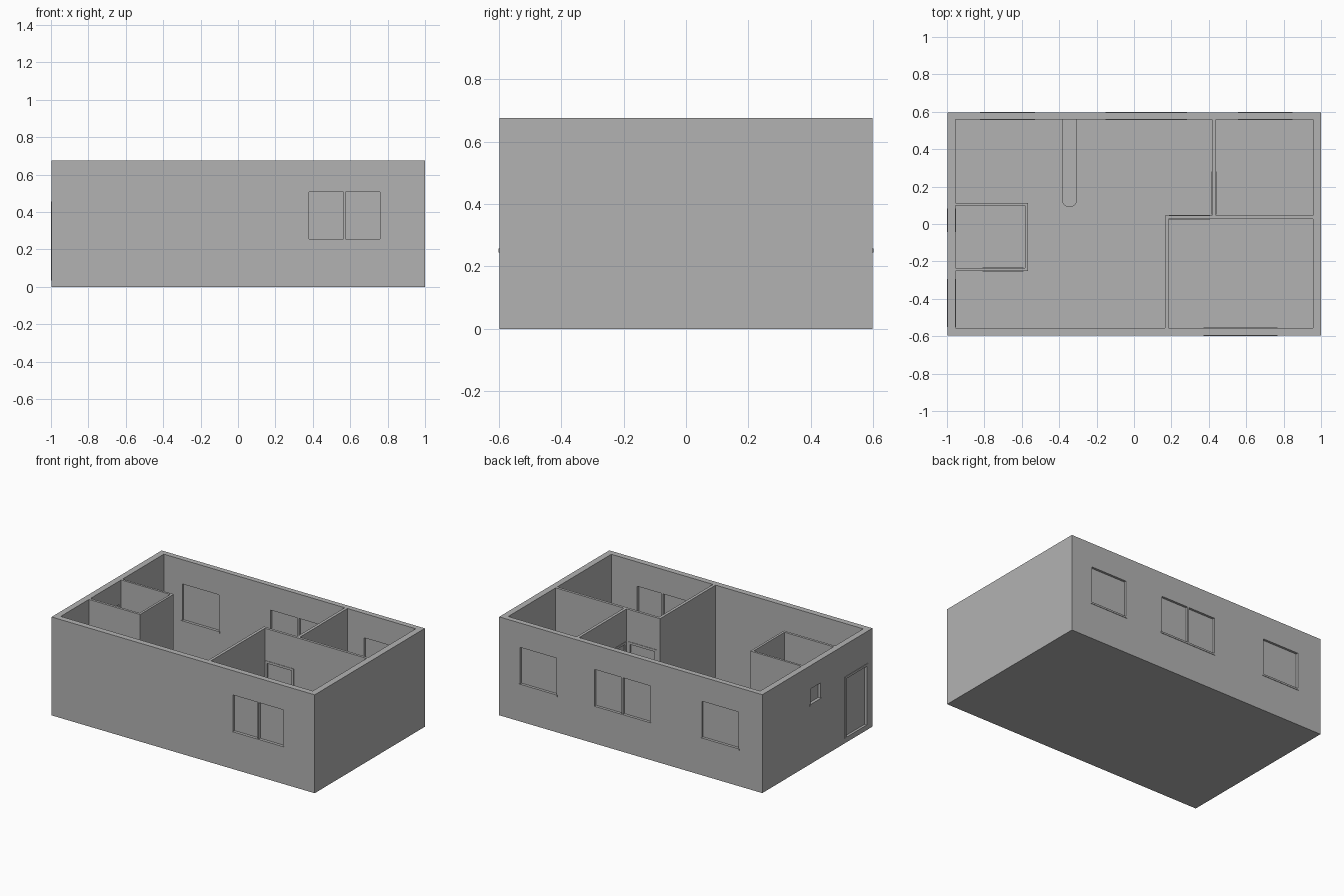
import bpy
import bmesh

if "Cube" in bpy.data.objects:
    bpy.data.objects.remove(bpy.data.objects["Cube"])

grey = bpy.data.materials.new("plaster_grey")
grey.use_nodes = True
colour = (0.45, 0.45, 0.45, 1)
grey.diffuse_color = colour
grey.node_tree.nodes["Principled BSDF"].inputs["Base Color"].default_value = colour

HEIGHT, FLOOR = 0.675, 0.035
PROUD = 0.003      # how far casings and sills stand out of a wall
cutters = []


def prism(name, points, z0, z1):
    """Extrude a plan outline from z0 to z1."""
    bm = bmesh.new()
    face = bm.faces.new([bm.verts.new((x, y, z0)) for x, y in points])
    top = bmesh.ops.extrude_face_region(bm, geom=[face])["geom"]
    verts = [v for v in top if isinstance(v, bmesh.types.BMVert)]
    bmesh.ops.translate(bm, verts=verts, vec=(0, 0, z1 - z0))
    bmesh.ops.recalc_face_normals(bm, faces=bm.faces)
    mesh = bpy.data.meshes.new(name)
    bm.to_mesh(mesh)
    bm.free()
    mesh.materials.append(grey)
    obj = bpy.data.objects.new(name, mesh)
    bpy.context.collection.objects.link(obj)
    return obj


def rect(x0, x1, y0, y1):
    return [(x0, y0), (x1, y0), (x1, y1), (x0, y1)]


def cutter(points, z0, z1):
    obj = prism("cutter", points, z0, z1)
    obj.hide_render = True
    cutters.append(obj)


def in_wall(axis, along, across):
    """Plan rectangle in a wall running along the given axis."""
    return rect(*along, *across) if axis == "x" else rect(*across, *along)


def grow(span, d):
    return (span[0] - d, span[1] + d)


def middle(span, thickness):
    return grow((sum(span) / 2,) * 2, thickness / 2)


def window(name, axis, along, wall, z0, z1, double=False):
    cutter(in_wall(axis, along, grow(wall, 0.02)), z0, z1)
    prism(name + "_pane", in_wall(axis, grow(along, 0.003), middle(wall, 0.006)),
          z0 - 0.003, z1 + 0.003)
    prism(name + "_sill", in_wall(axis, grow(along, 0.008), grow(wall, PROUD)),
          z0 - 0.012, z0)
    if double:
        prism(name + "_mullion", in_wall(axis, middle(along, 0.01), wall), z0, z1)


def door(name, axis, along, wall):
    top, trim = 0.455, 0.016
    opening = grow(along, -trim)
    cutter(in_wall(axis, opening, grow(wall, 0.01)), FLOOR, top - trim)
    prism(name + "_panel", in_wall(axis, opening, middle(wall, 0.008)), FLOOR, top - trim)
    deep = grow(wall, PROUD)
    prism(name + "_jamb_a", in_wall(axis, (along[0], opening[0]), deep), FLOOR, top - trim)
    prism(name + "_jamb_b", in_wall(axis, (opening[1], along[1]), deep), FLOOR, top - trim)
    prism(name + "_head", in_wall(axis, along, deep), top - trim, top)


# Outer block, hollowed room by room so the partitions remain
W, E, S, N = -0.955, 0.957, -0.557, 0.56
house = prism("house_walls", rect(-0.997, 1, -0.597, 0.597), 0, HEIGHT)
living_plan = [(W, S), (0.165, S), (0.165, 0.046), (0.418, 0.046), (0.418, N), (W, N),
               (W, 0.113), (-0.567, 0.113), (-0.567, -0.252), (W, -0.252)]
rooms = [living_plan,
         rect(W, -0.583, -0.235, 0.098),
         rect(0.185, E, S, 0.028),
         rect(0.438, E, 0.046, N)]
for plan in rooms:
    cutter(plan, FLOOR, HEIGHT + 0.1)

# Windows
front, back, left_end = (-0.597, S), (N, 0.597), (-0.997, W)
window("front_window", "x", (0.38, 0.76), front, 0.257, 0.508, True)
window("back_bedroom_window", "x", (0.565, 0.84), back, 0.257, 0.508)
window("back_living_window", "x", (-0.145, 0.275), back, 0.257, 0.508, True)
window("back_kitchen_window", "x", (-0.815, -0.538), back, 0.257, 0.508)
window("bathroom_window", "y", (-0.035, 0.075), left_end, 0.41, 0.515)

# Doors
door("entrance_door", "y", (-0.55, -0.295), left_end)
door("bathroom_door", "x", (-0.81, -0.59), (-0.252, -0.235))
door("front_bedroom_door", "x", (0.187, 0.405), (0.028, 0.046))
door("back_bedroom_door", "y", (0.05, 0.28), (0.418, 0.438))

# Kitchen bar with a rounded end
bar = prism("kitchen_bar", rect(-0.385, -0.305, 0.09, N), FLOOR, 0.2)
bm = bmesh.new()
bm.from_mesh(bar.data)
ends = [e for e in bm.edges if all(v.co.y < 0.1 for v in e.verts)
        and abs(e.verts[0].co.z - e.verts[1].co.z) > 0.1]
bmesh.ops.bevel(bm, geom=ends, offset=0.0395, segments=8, profile=0.5, affect="EDGES")
bm.to_mesh(bar.data)
bm.free()

# Carve the rooms and openings, then discard the cutters
for obj in cutters:
    mod = house.modifiers.new("cut", "BOOLEAN")
    mod.operation, mod.solver, mod.object = "DIFFERENCE", "EXACT", obj
bpy.context.view_layer.update()
carved = bpy.data.meshes.new_from_object(
    house.evaluated_get(bpy.context.evaluated_depsgraph_get()))
house.modifiers.clear()
house.data = carved
for obj in cutters:
    bpy.data.objects.remove(obj)
